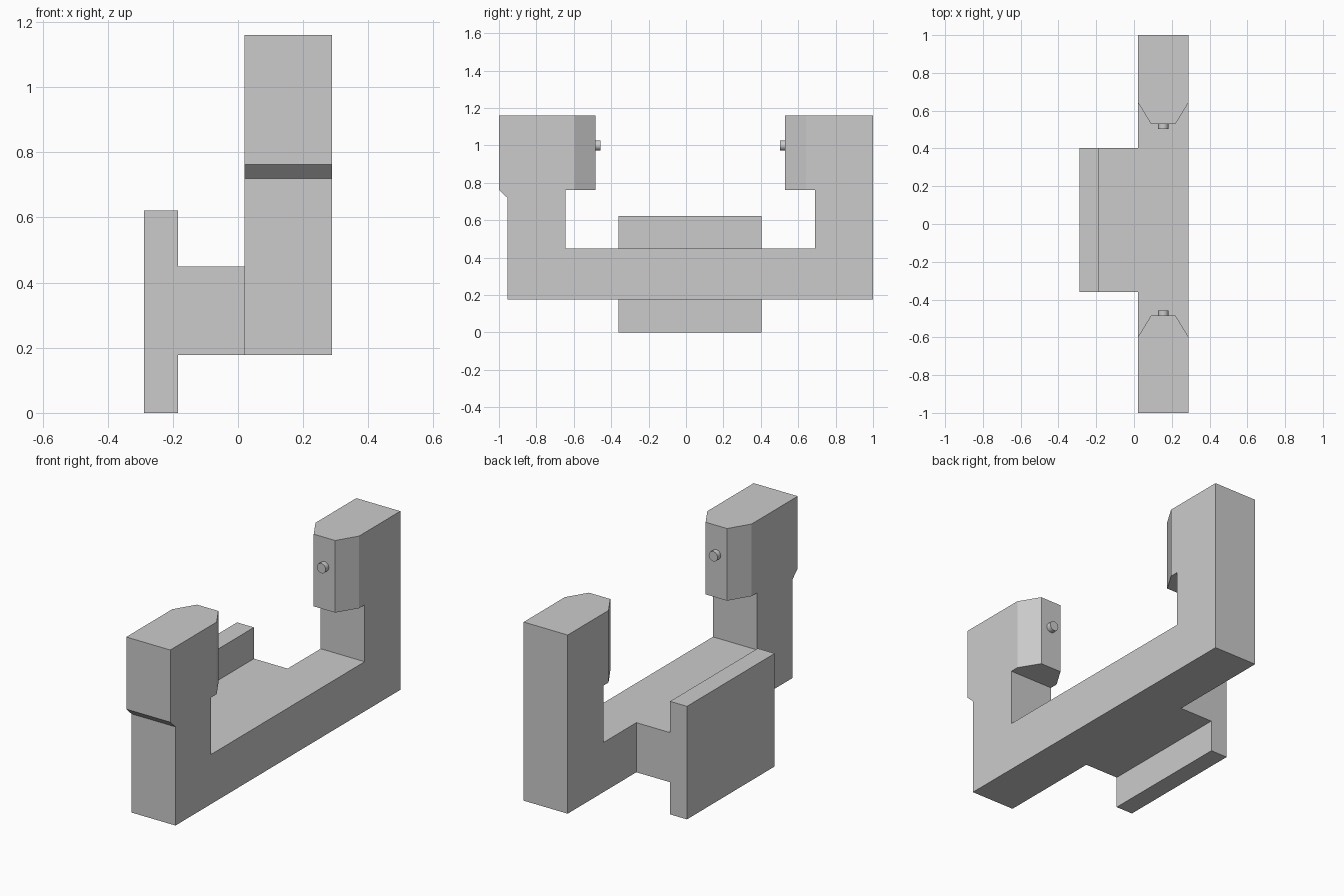
import bpy, bmesh, math
from mathutils import Matrix

cube = bpy.data.objects.get("Cube")
if cube:
    bpy.data.objects.remove(cube, do_unlink=True)

grey = bpy.data.materials.new("plain grey")
grey.use_nodes = True
grey.diffuse_color = (0.6, 0.6, 0.6, 1)
grey.node_tree.nodes["Principled BSDF"].inputs["Base Color"].default_value = (0.6, 0.6, 0.6, 1)

MID_X, MID_Y = 0.155, 0.0225      # symmetry centre of the arms


def add_object(name, bm):
    bmesh.ops.recalc_face_normals(bm, faces=bm.faces)
    mesh = bpy.data.meshes.new(name)
    bm.to_mesh(mesh)
    bm.free()
    mesh.materials.append(grey)
    obj = bpy.data.objects.new(name, mesh)
    bpy.context.collection.objects.link(obj)
    return obj


def prism(bm, outline, axis, low, high):
    """Extrude a 2D outline along the named axis from low to high."""
    place = {"x": lambda a, b: (low, a, b),
             "y": lambda a, b: (a, low, b),
             "z": lambda a, b: (a, b, low)}[axis]
    face = bm.faces.new([bm.verts.new(place(a, b)) for a, b in outline])
    out = bmesh.ops.extrude_face_region(bm, geom=[face])["geom"]
    shift = [high - low if axis == k else 0 for k in "xyz"]
    bmesh.ops.translate(bm, vec=shift, verts=[v for v in out if isinstance(v, bmesh.types.BMVert)])


# U-shaped frame with two inward-facing heads
bm = bmesh.new()
prism(bm, [(-0.955, 0.177), (1, 0.177), (1, 1.16), (0.53, 1.16), (0.53, 0.763),
           (0.69, 0.763), (0.69, 0.45), (-0.645, 0.45), (-0.645, 0.763),
           (-0.485, 0.763), (-0.485, 1.16), (-1, 1.16), (-1, 0.763), (-0.955, 0.72)],
      "x", 0.02, 0.288)
frame = add_object("u_frame", bm)

# Wedges that taper the head noses
bm = bmesh.new()
for sx in (-1, 1):
    for sy in (-1, 1):
        prism(bm, [(MID_X + sx * a, MID_Y + sy * b)
                   for a, b in ((0.17, 0.68), (0.03, 0.45), (0.17, 0.45))], "z", 0.7, 1.3)
cutter = add_object("nose_cutter", bm)
cutter.hide_render = True
cutter.hide_set(True)
cut = frame.modifiers.new("taper", "BOOLEAN")
cut.operation = "DIFFERENCE"
cut.solver = "EXACT"
cut.object = cutter

# Side mount: upright plate with a web joining the frame
bm = bmesh.new()
prism(bm, [(-0.288, 0), (-0.185, 0), (-0.185, 0.177), (0.02, 0.177),
           (0.02, 0.45), (-0.185, 0.45), (-0.185, 0.622), (-0.288, 0.622)],
      "y", -0.36, 0.403)
add_object("side_mount", bm)

# Small round pins on the noses
for name, side in (("front_pin", -1), ("back_pin", 1)):
    bm = bmesh.new()
    bmesh.ops.create_cone(bm, cap_ends=True, segments=24, radius1=0.027, radius2=0.027, depth=0.04,
                          matrix=Matrix.Translation((MID_X, MID_Y + side * 0.5, 1.0))
                          @ Matrix.Rotation(math.pi / 2, 4, "X"))
    pin = add_object(name, bm)
    bpy.ops.object.select_all(action="DESELECT")
    pin.select_set(True)
    bpy.context.view_layer.objects.active = pin
    bpy.ops.object.shade_smooth_by_angle(angle=math.radians(30))
